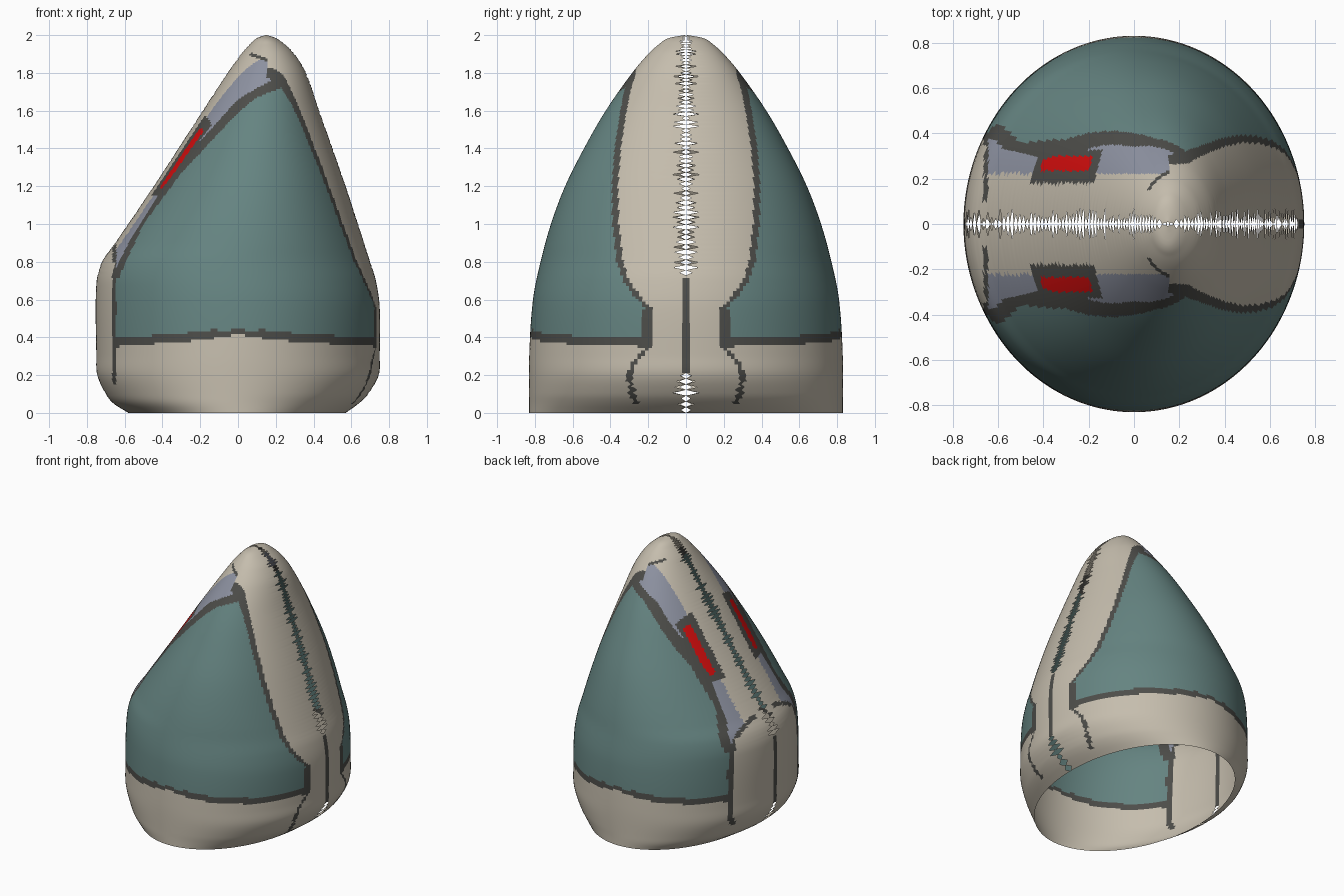
import bpy
import bmesh
import random
from math import sin, cos, pi

cube = bpy.data.objects.get("Cube")
if cube:
    bpy.data.objects.remove(cube, do_unlink=True)
random.seed(4)

ROWS, COLUMNS = 170, 130


def make_material(name, colour):
    mat = bpy.data.materials.new(name)
    mat.use_nodes = True
    mat.diffuse_color = (*colour, 1)
    bsdf = mat.node_tree.nodes["Principled BSDF"]
    bsdf.inputs["Base Color"].default_value = (*colour, 1)
    bsdf.inputs["Roughness"].default_value = 0.7
    return mat


BEIGE, DARK, TEAL, BLUE, RED = range(5)
materials = [
    make_material("beige shell", (0.56, 0.51, 0.42)),
    make_material("dark line", (0.075, 0.075, 0.068)),
    make_material("teal panel", (0.13, 0.23, 0.22)),
    make_material("grey blue panel", (0.27, 0.29, 0.36)),
    make_material("red light", (0.65, 0.004, 0.004)),
]


def linear(points, v):
    """Straight interpolation through (key, value) points."""
    if v <= points[0][0]:
        return points[0][1]
    for (a, p), (b, q) in zip(points, points[1:]):
        if v <= b:
            return p + (q - p) * (v - a) / (b - a)
    return points[-1][1]


def smooth(points, v):
    """Smooth interpolation through (key, value) points."""
    last = len(points) - 1
    i = 0
    while i < last - 1 and v > points[i + 1][0]:
        i += 1

    def slope(k):
        (a, p), (b, q) = points[max(k - 1, 0)], points[min(k + 1, last)]
        return (q - p) / (b - a)
    (a, p), (b, q) = points[i], points[i + 1]
    h = b - a
    t = (v - a) / h
    hermite = (2 * t**3 - 3 * t**2 + 1) * p + (3 * t**2 - 2 * t**3) * q
    return hermite + h * ((t**3 - 2 * t**2 + t) * slope(i) + (t**3 - t**2) * slope(i + 1))


# Outline of the shell by height: left edge, right edge and half depth
left_edge = [(0, -.58), (.05, -.66), (.1, -.7), (.2, -.745), (.3, -.75), (.68, -.75),
             (.8, -.72), (.9, -.65), (1.24, -.42), (1.58, -.2), (1.88, 0),
             (1.95, .06), (1.985, .1), (2, .145)]
right_edge = [(0, .57), (.05, .64), (.1, .69), (.2, .745), (.3, .75), (.56, .75),
              (.7, .73), (.8, .7), (1.2, .57), (1.6, .43), (1.8, .36),
              (1.9, .3), (1.95, .25), (1.985, .2), (2, .155)]
half_depth = [(0, .83), (.3, .83), (.6, .81), (.8, .77), (1, .715), (1.2, .64),
              (1.4, .54), (1.6, .425), (1.8, .285), (1.9, .2), (1.95, .145),
              (1.985, .09), (2, .01)]

# Borders of the painted panels
teal_top = [(-.63, .72), (-.5, 1), (-.3, 1.27), (0, 1.59), (.1, 1.67), (.25, 1.73)]
blue_bottom = [(-.65, .76), (-.58, .9), (-.4, 1.19), (-.2, 1.44), (0, 1.66),
               (.1, 1.72), (.2, 1.77), (.24, 1.82)]
cap_line = [(.04, 1.9), (.15, 1.86), (.3, 1.77)]
belt_line = [(-.65, .35), (-.2, .385), (0, .415), (.2, .385), (.74, .35)]
strip_edge = [(.4, .17), (.55, .17), (.6, .23), (.7, .3), (.8, .335), (1, .355),
              (1.2, .36), (1.4, .345), (1.6, .315), (1.7, .295), (1.8, .265)]
lower_curve = [(.05, .26), (.1, .285), (.2, .3), (.26, .28), (.36, .19)]


def paint(x, y, z):
    """Pick the colour of a face from its position."""
    y = abs(y)
    middle = (smooth(left_edge, z) + smooth(right_edge, z)) / 2
    right = x > middle
    # Dark bar on the closed part of each seam
    if y < .02 and .2 < z < .72:
        return DARK
    # Rounded cap above the panels
    cap = linear(cap_line, x)
    if z > cap and not (right and y < linear(strip_edge, z)):
        return DARK if z < cap + .018 and y > .15 else BEIGE
    # Lower band, with a thin curved line on each side
    belt = linear(belt_line, x)
    if z < belt:
        if right:
            line = .05 < z < .38 and abs(y - linear(lower_curve, z)) < .014
        else:
            line = z > .15 and abs(x + .655) < .01
        return DARK if line else BEIGE
    in_belt = z < belt + .045 - .015 * (abs(x) < .1)
    if right:
        # Broad strip down the spine and its dark edge
        inner = linear(strip_edge, z)
        if y < inner:
            return BEIGE
        if y < inner + (.06 if z < .55 else .033):
            return DARK
    elif x < -.645:
        if x > -.665 and (y > .1 if z > .8 else y > .35):
            return DARK
        return BEIGE
    # Sloping face with two framed lights
    if not right or z > 1.7:
        if z > linear(blue_bottom, x):
            skew = (y - .25) * .25
            if -.41 < x - skew < -.195 and .235 < y < .3:
                return RED
            if -.44 < x - skew < -.16 and .18 < y < .327:
                return DARK
            return BLUE if y > .222 else BEIGE
    return DARK if in_belt or z > linear(teal_top, x) else TEAL


def build_shell():
    bm = bmesh.new()
    rings = []
    reach = .5
    for r in range(ROWS + 1):
        z = 2 * (1 - (1 - r / ROWS) ** 1.3)
        x0, x1 = smooth(left_edge, z), smooth(right_edge, z)
        depth = max(smooth(half_depth, z), .005)
        ring = []
        # Every other row draws back from the seam, leaving a toothed slit
        toothed = r % 2 and (z < .2 or z > .72)
        gaps = [min(random.uniform(.02, .075) / depth, .3) if toothed else 0
                for _ in range(2)]
        for c in range(COLUMNS + 1):
            t = pi * c / COLUMNS
            if t < reach:
                t = gaps[0] + t * (reach - gaps[0]) / reach
            elif pi - t < reach:
                t = pi - gaps[1] - (pi - t) * (reach - gaps[1]) / reach
            x = (x0 + x1) / 2 + (x1 - x0) / 2 * cos(t)
            ring.append(bm.verts.new((x, depth * sin(t), z)))
        rings.append(ring)
    for low, high in zip(rings, rings[1:]):
        for c in range(COLUMNS):
            face = bm.faces.new((low[c], low[c + 1], high[c + 1], high[c]))
            face.material_index = paint(*face.calc_center_median())
            face.smooth = True
    bm.normal_update()
    mesh = bpy.data.meshes.new("shell")
    bm.to_mesh(mesh)
    bm.free()
    for mat in materials:
        mesh.materials.append(mat)
    shell = bpy.data.objects.new("shell", mesh)
    bpy.context.collection.objects.link(shell)
    # Matching half on the other side of the seam
    mirror = shell.modifiers.new("other_half", 'MIRROR')
    mirror.use_axis = (False, True, False)
    mirror.merge_threshold = .0005


build_shell()
